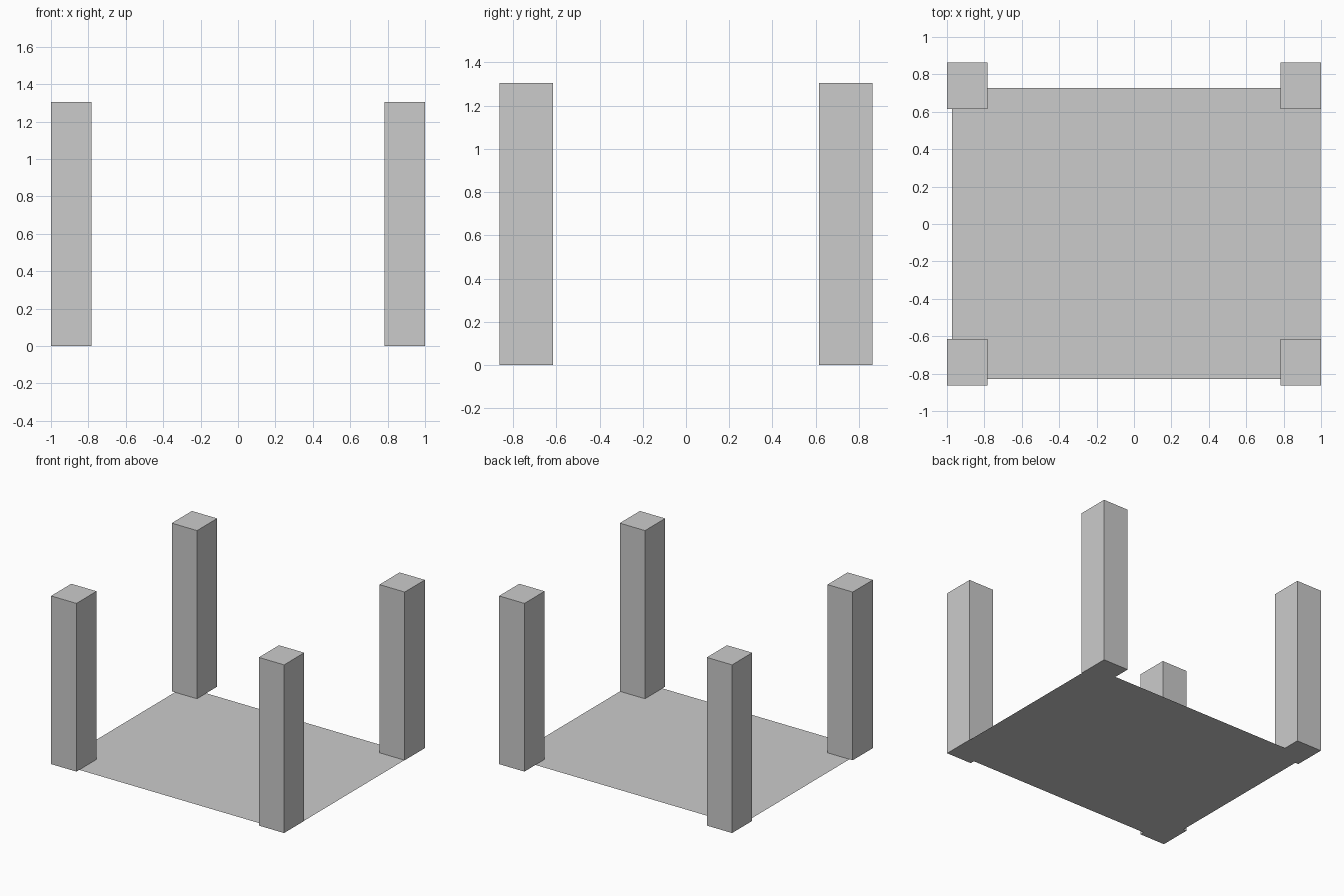
import bpy
import bmesh
from mathutils import Matrix, Vector

if "Cube" in bpy.data.objects:
    bpy.data.objects.remove(bpy.data.objects["Cube"])


def add_object(name, bm):
    mesh = bpy.data.meshes.new(name)
    bm.to_mesh(mesh)
    bm.free()
    obj = bpy.data.objects.new(name, mesh)
    bpy.context.collection.objects.link(obj)
    return obj


def box(name, size, centre):
    bm = bmesh.new()
    bmesh.ops.create_cube(bm, size=1, matrix=Matrix.Translation(centre) @ Matrix.Diagonal((*size, 1)))
    return add_object(name, bm)


# Four corner posts
WIDTH, DEPTH, HEIGHT = 0.217, 0.247, 1.305
for side, sx in (("left", -1), ("right", 1)):
    for end, sy in (("front", -1), ("back", 1)):
        centre = Vector((sx * (1 - WIDTH / 2), sy * (0.863 - DEPTH / 2), HEIGHT / 2))
        box(f"{end}_{side}_post", (WIDTH, DEPTH, HEIGHT), centre)

# Paper-thin floor sheet, slightly off centre
x0, x1, y0, y1 = -0.972, 0.998, -0.828, 0.728
bm = bmesh.new()
bm.faces.new([bm.verts.new((x, y, 0)) for x, y in ((x0, y0), (x1, y0), (x1, y1), (x0, y1))])
add_object("floor_sheet", bm)
